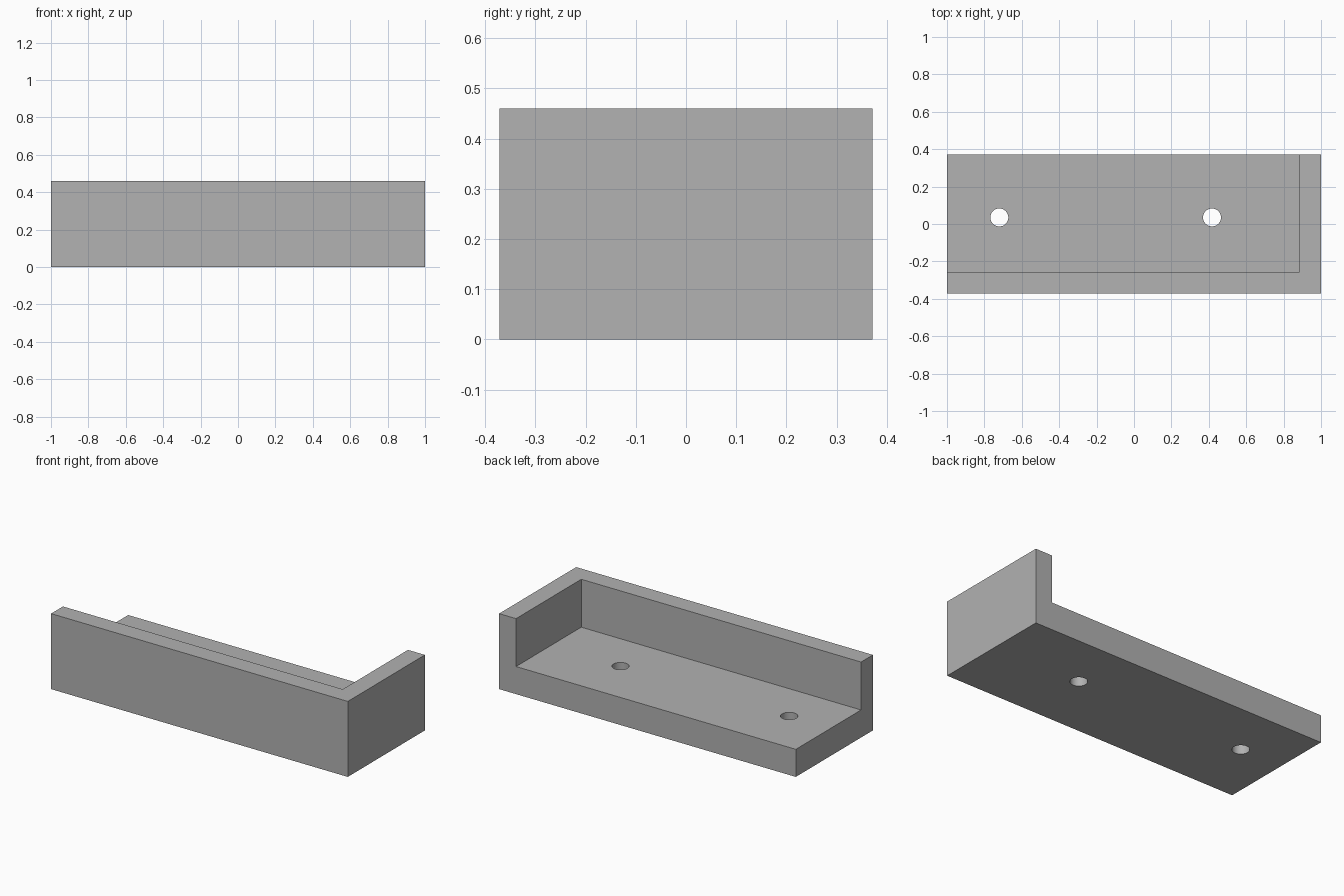
import bpy

default = bpy.data.objects.get("Cube")
if default:
    bpy.data.objects.remove(default, do_unlink=True)

HALF_X, HALF_Y, HEIGHT = 1.0, 0.371, 0.46
WALL, FLOOR = 0.114, 0.168
HOLE_RADIUS, HOLE_Y = 0.048, 0.035

grey = bpy.data.materials.new("plain grey")
grey.use_nodes = True
colour = (0.445, 0.445, 0.445, 1)
grey.diffuse_color = colour
grey.node_tree.nodes["Principled BSDF"].inputs["Base Color"].default_value = colour


def box(name, low, high):
    """Box between two opposite corners."""
    centre = [(a + b) / 2 for a, b in zip(low, high)]
    bpy.ops.mesh.primitive_cube_add(size=1, location=centre)
    ob = bpy.context.object
    ob.name = name
    ob.scale = [b - a for a, b in zip(low, high)]
    bpy.ops.object.transform_apply(location=True, rotation=False, scale=True)
    ob.data.materials.append(grey)
    return ob


def cut(target, cutter):
    """Subtract the cutter from the target and discard it."""
    cutter.hide_render = True
    mod = target.modifiers.new(cutter.name, "BOOLEAN")
    mod.operation = "DIFFERENCE"
    mod.solver = "EXACT"
    mod.object = cutter
    bpy.context.view_layer.objects.active = target
    bpy.ops.object.modifier_apply(modifier=mod.name)
    bpy.data.objects.remove(cutter, do_unlink=True)


# Solid block
bracket = box("corner_bracket", (-HALF_X, -HALF_Y, 0), (HALF_X, HALF_Y, HEIGHT))

# Pocket open to the top, back and right, leaving a floor and two walls
pocket = box("pocket", (-HALF_X - 1, -HALF_Y + WALL, FLOOR),
             (HALF_X - WALL, HALF_Y + 1, HEIGHT + 1))
cut(bracket, pocket)

# Screw holes through the floor
for x in (-0.72, 0.417):
    bpy.ops.mesh.primitive_cylinder_add(vertices=48, radius=HOLE_RADIUS, depth=1,
                                        location=(x, HOLE_Y, 0))
    hole = bpy.context.object
    hole.name = "screw_hole"
    hole.data.materials.append(grey)
    cut(bracket, hole)

# Smooth hole walls, sharp block edges
bpy.ops.object.select_all(action="DESELECT")
bracket.select_set(True)
bpy.context.view_layer.objects.active = bracket
bpy.ops.object.shade_smooth_by_angle(angle=0.52)
